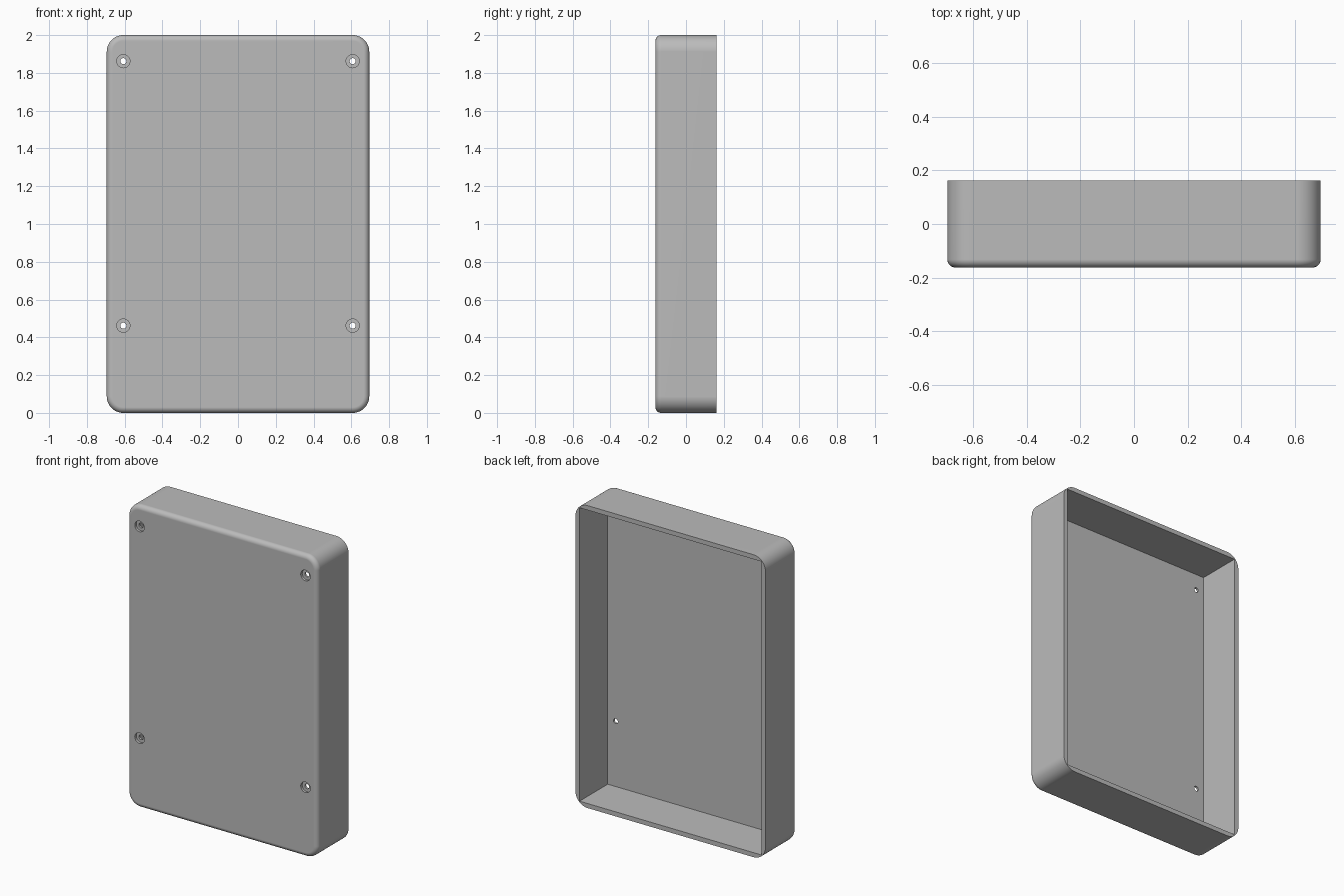
import bpy, bmesh, math
from mathutils import Matrix

if "Cube" in bpy.data.objects:
    bpy.data.objects.remove(bpy.data.objects["Cube"], do_unlink=True)

W, D, H = 1.39, 0.324, 2.0      # outer size
WALL, FLOOR = 0.03, 0.03        # wall and front panel thickness
CORNER, FILLET = 0.088, 0.03    # outline corners and front edge rounding
FRONT, BACK = -D / 2, D / 2

grey = bpy.data.materials.new("plain grey")
grey.use_nodes = True
grey.diffuse_color = (0.5, 0.5, 0.5, 1)
grey.node_tree.nodes["Principled BSDF"].inputs["Base Color"].default_value = (0.5, 0.5, 0.5, 1)


def make_object(name, bm):
    mesh = bpy.data.meshes.new(name)
    bm.to_mesh(mesh)
    bm.free()
    mesh.materials.append(grey)
    obj = bpy.data.objects.new(name, mesh)
    bpy.context.collection.objects.link(obj)
    return obj


def add_box(bm, size, centre):
    bmesh.ops.create_cube(bm, size=1, matrix=Matrix.Translation(centre) @ Matrix.Diagonal((*size, 1)))


def cylinder_cutter(name, radius, y0, y1, x, z):
    bm = bmesh.new()
    place = Matrix.Translation((x, (y0 + y1) / 2, z)) @ Matrix.Rotation(math.pi / 2, 4, "X")
    bmesh.ops.create_cone(bm, cap_ends=True, segments=32, radius1=radius,
                          radius2=radius, depth=y1 - y0, matrix=place)
    return make_object(name, bm)


def cut(target, cutter):
    mod = target.modifiers.new("cut", "BOOLEAN")
    mod.operation, mod.solver, mod.object = "DIFFERENCE", "EXACT", cutter
    bpy.context.view_layer.objects.active = target
    bpy.ops.object.modifier_apply(modifier=mod.name)
    bpy.data.objects.remove(cutter, do_unlink=True)


# Outer shell: rounded outline, then a fillet around the front face
bm = bmesh.new()
add_box(bm, (W, D, H), (0, 0, H / 2))
depth_edges = [e for e in bm.edges if abs(e.verts[0].co.y - e.verts[1].co.y) > D / 2]
bmesh.ops.bevel(bm, geom=depth_edges, offset=CORNER, segments=12, profile=0.5, affect="EDGES")
front_edges = [e for e in bm.edges if all(v.co.y < FRONT + 0.001 for v in e.verts)]
bmesh.ops.bevel(bm, geom=front_edges, offset=FILLET, segments=6, profile=0.5, affect="EDGES")
shell = make_object("case_shell", bm)

# Square-cornered pocket, open at the back
bm = bmesh.new()
y0, y1 = FRONT + FLOOR, BACK + 0.1
add_box(bm, (W - 2 * WALL, y1 - y0, H - 2 * WALL), (0, (y0 + y1) / 2, H / 2))
cut(shell, make_object("pocket_cutter", bm))

# Counterbored screw holes
for x in (-0.607, 0.607):
    for z in (0.462, 1.862):
        cut(shell, cylinder_cutter("head_cutter", 0.035, FRONT - 0.05, FRONT + 0.016, x, z))
        cut(shell, cylinder_cutter("screw_cutter", 0.016, FRONT - 0.05, FRONT + 0.1, x, z))

# Smooth shading with crisp edges
bpy.ops.object.select_all(action="DESELECT")
shell.select_set(True)
bpy.context.view_layer.objects.active = shell
bpy.ops.object.shade_smooth_by_angle(angle=math.radians(30))
weighted = shell.modifiers.new("weighted_normals", "WEIGHTED_NORMAL")
weighted.keep_sharp = True
